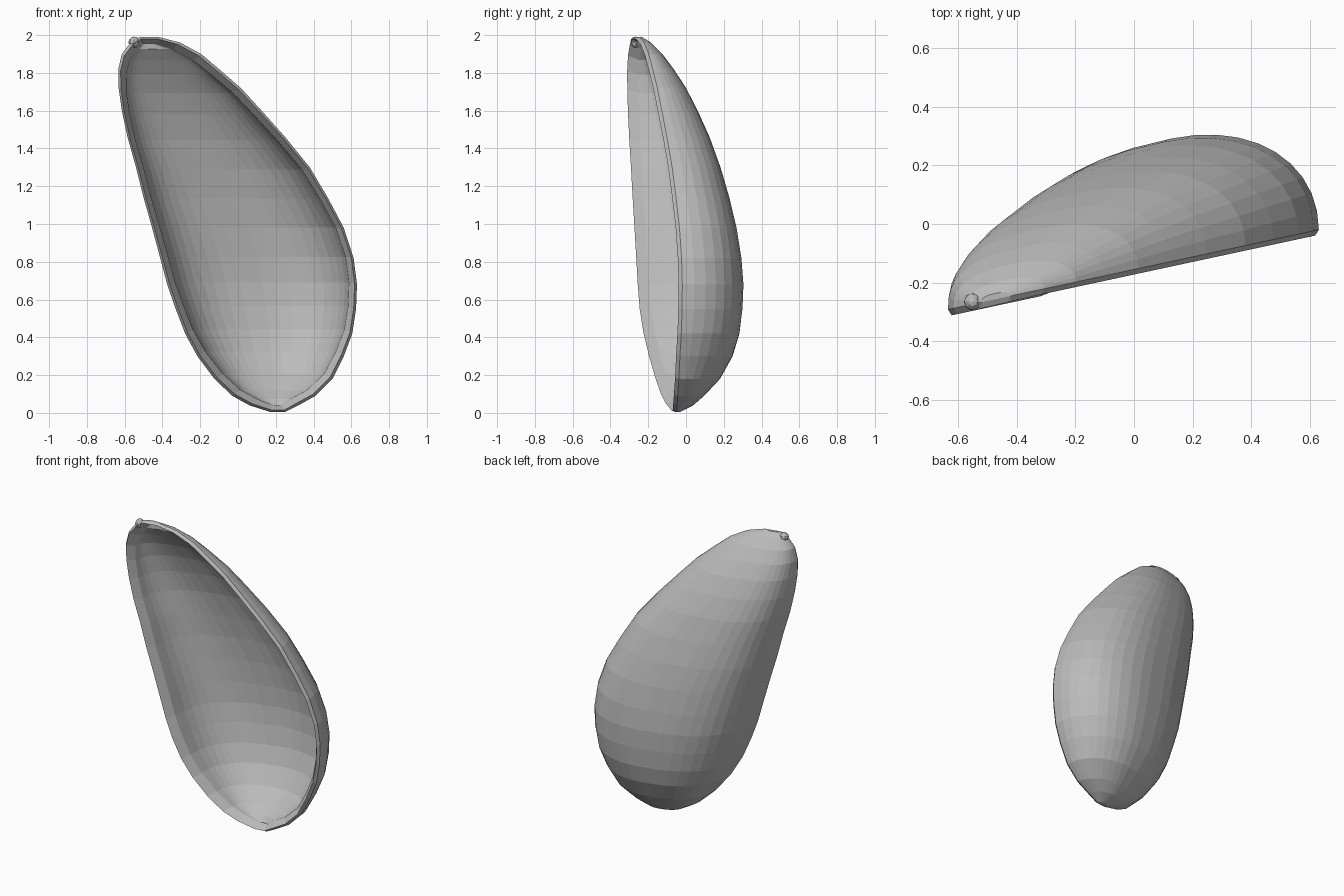
import bpy
import bmesh
from math import sin, cos, pi, sqrt

old = bpy.data.objects.get("Cube")
if old:
    bpy.data.objects.remove(old, do_unlink=True)

# One flat grey for the whole shell
grey = bpy.data.materials.new("shell grey")
grey.use_nodes = True
tone = (0.5, 0.5, 0.5, 1)
grey.diffuse_color = tone
grey.node_tree.nodes["Principled BSDF"].inputs["Base Color"].default_value = tone

# Cross-sections: height, left edge x, right edge x, deepest y
SECTIONS = [
    (.005, .17, .25, -.03), (.04, .06, .32, .04), (.09, -.03, .41, .1),
    (.18, -.125, .5, .185), (.3, -.215, .56, .25), (.42, -.28, .605, .285),
    (.55, -.33, .625, .3), (.68, -.375, .63, .305), (.82, -.412, .612, .294),
    (.98, -.455, .56, .268), (1.14, -.5, .475, .23), (1.3, -.54, .38, .183),
    (1.46, -.585, .25, .125), (1.6, -.615, .125, .062), (1.72, -.632, .015, 0),
    (1.82, -.634, -.1, -.065), (1.9, -.615, -.195, -.125),
    (1.96, -.57, -.305, -.185), (1.99, -.52, -.42, -.235),
]
ARC_STEPS = 20
SLOPE = .215
LIP = .042


def rim_y(x, z):
    """Slanted opening plane, lifted back towards the bottom edge."""
    lift = .06 * max(0, 1 - z / .5) * max(0, min(1, (.6 - x) / .4))
    return -.155 + SLOPE * x + lift


def arch(section, inner):
    """Arch from the right rim to the left rim, with a steeper left wall."""
    z, left, right, deepest = section
    middle, half = (left + right) / 2, (right - left) / 2
    rise = deepest - rim_y(middle, z)
    height = sqrt(max(.0004, rise ** 2 - (SLOPE * half) ** 2))
    shift = 0
    if inner:
        z = 1 + (z - 1) * .965
        half = max(half * .65, half - LIP)
        height = max(.01, height - .055)
        shift = .03
    points = []
    for step in range(ARC_STEPS + 1):
        angle = pi * step / ARC_STEPS
        across, up = cos(angle), max(0, sin(angle))
        if across < 0:
            across, up = -(-across) ** .73, up ** .73
        x = middle + half * across
        points.append((x, rim_y(x, z) + shift + height * up, z))
    return points


def add_dome(bm, inner):
    """Loft the arches, close both ends and return the open rim as a loop."""
    rows = [[bm.verts.new(p) for p in arch(s, inner)] for s in SECTIONS]
    for low, high in zip(rows, rows[1:]):
        for i in range(ARC_STEPS):
            bm.faces.new((low[i], low[i + 1], high[i + 1], high[i]))
    bm.faces.new(rows[0])
    bm.faces.new(rows[-1])
    return [r[0] for r in rows] + [r[-1] for r in reversed(rows)]


def bridge(bm, first, second):
    for i in range(len(first)):
        j = (i + 1) % len(first)
        bm.faces.new((first[i], first[j], second[j], second[i]))


def finish(bm, name):
    bmesh.ops.recalc_face_normals(bm, faces=bm.faces[:])
    mesh = bpy.data.meshes.new(name)
    bm.to_mesh(mesh)
    bm.free()
    mesh.materials.append(grey)
    obj = bpy.data.objects.new(name, mesh)
    bpy.context.collection.objects.link(obj)


# Half shell: outer dome, inner dome and a raised lip joining them
bm = bmesh.new()
outer_rim = add_dome(bm, False)
inner_rim = add_dome(bm, True)
crest = []
for a, b in zip(outer_rim, inner_rim):
    point = a.co.lerp(b.co, .3)
    point.y = a.co.y - .02
    crest.append(bm.verts.new(point))
bridge(bm, outer_rim, crest)
bridge(bm, crest, inner_rim)
finish(bm, "half_shell")

# Small hinge knob at the beak of the shell
bm = bmesh.new()
bmesh.ops.create_uvsphere(bm, u_segments=8, v_segments=6, radius=.03)
bmesh.ops.translate(bm, verts=bm.verts[:], vec=(-.55, -.265, 1.962))
finish(bm, "hinge_knob")
